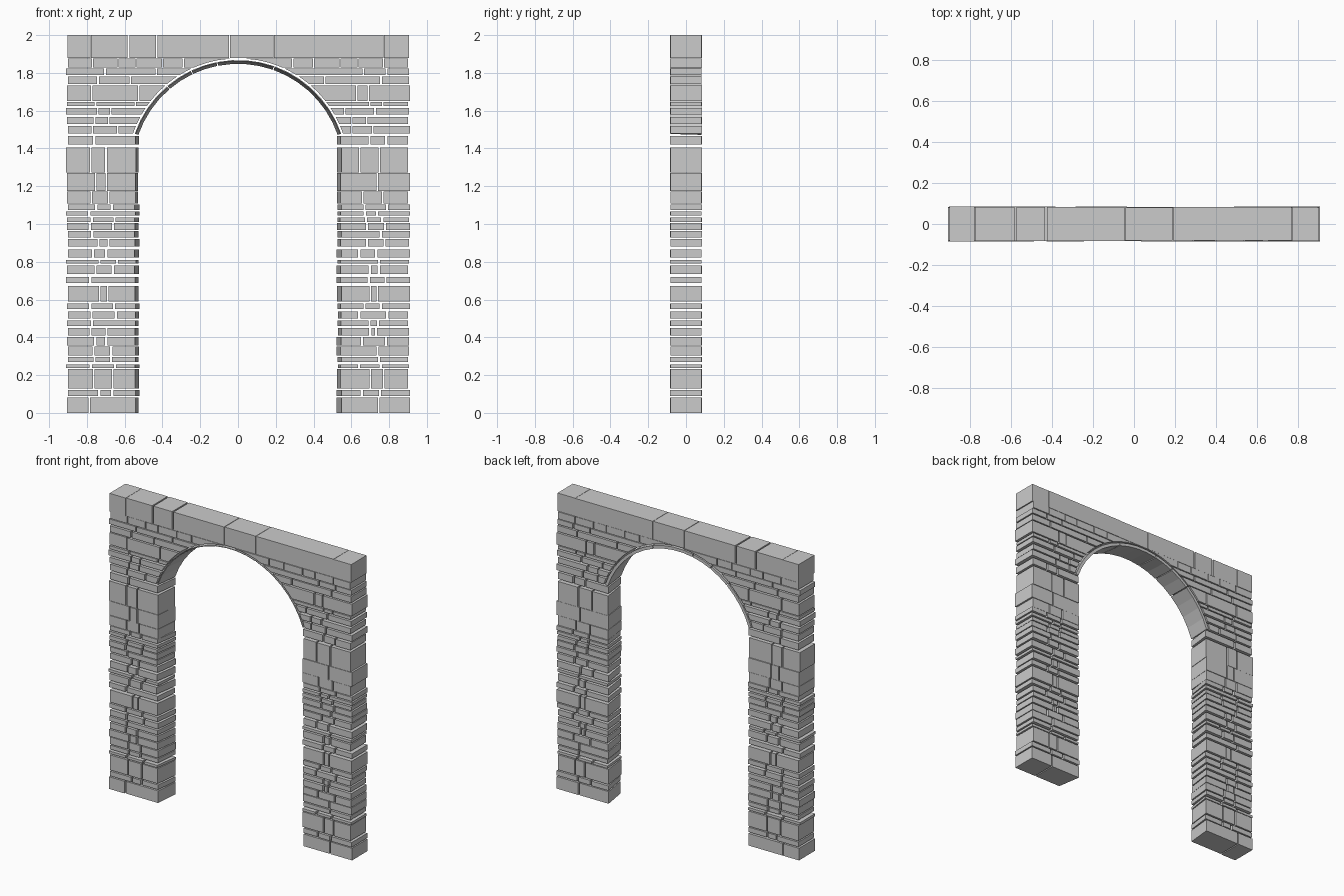
import bpy, bmesh, math, random

if "Cube" in bpy.data.objects:
    bpy.data.objects.remove(bpy.data.objects["Cube"])

random.seed(7)
CZ = 1.29            # centre height of the arch circle
R_CLIP = 0.587       # radius where the wall stones stop
SPRING = 1.472


def prism(bm, front, back, y0, y1):
    """Solid between a front and a back xz outline with equal point counts."""
    a = [bm.verts.new((x, y0, z)) for x, z in front]
    b = [bm.verts.new((x, y1, z)) for x, z in back]
    n = len(a)
    bm.faces.new(a)
    bm.faces.new(b[::-1])
    for i in range(n):
        j = (i + 1) % n
        bm.faces.new((a[j], a[i], b[i], b[j]))


def finish(bm, name):
    bmesh.ops.recalc_face_normals(bm, faces=bm.faces)
    me = bpy.data.meshes.new(name)
    bm.to_mesh(me)
    bm.free()
    ob = bpy.data.objects.new(name, me)
    bpy.context.collection.objects.link(ob)


def depth():
    return -0.085 + random.choice((0, .002, .004)), 0.085 - random.choice((0, .002, .004))


def box(bm, x0, x1, z0, z1):
    q = [(x0, z0), (x1, z0), (x1, z1), (x0, z1)]
    prism(bm, q, q, *depth())


def arc_x(z):
    return math.sqrt(max(R_CLIP ** 2 - (z - CZ) ** 2, 0.0))


# Courses: bottom, top
PIER = [(0, .082), (.09, .122), (.13, .232), (.238, .255), (.27, .297), (.304, .352),
        (.357, .403), (.41, .45), (.46, .49), (.50, .537), (.55, .58), (.589, .672),
        (.687, .72), (.735, .781), (.792, .81), (.822, .866), (.881, .92), (.929, .962),
        (.968, 1.004), (1.01, 1.035), (1.045, 1.066), (1.075, 1.104), (1.108, 1.173),
        (1.175, 1.27), (1.272, 1.405), (1.42, 1.466)]
SPANDREL = [(1.479, 1.52), (1.53, 1.566), (1.58, 1.615), (1.625, 1.646),
            (1.652, 1.733), (1.741, 1.782), (1.79, 1.824)]

for side, s in (("left", -1), ("right", 1)):
    # Pier courses: outer stones, small middle stone, splayed inner stone
    bm = bmesh.new()
    for z0, z1 in PIER:
        outer = random.choice((.90, .905, .91))
        a, b = random.uniform(.73, .79), random.uniform(.64, .70)
        g = .004 if z1 - z0 > .06 else .006
        box(bm, s * (a + g), s * outer, z0, z1)
        if random.random() < .7:
            box(bm, s * (b + g), s * (a - g), z0, z1)
        else:
            b = a
        f, k = random.uniform(.541, .549), random.uniform(.521, .529)
        front = [(s * (b - g), z0), (s * f, z0), (s * f, z1), (s * (b - g), z1)]
        back = [(s * (b - g), z0), (s * k, z0), (s * k, z1), (s * (b - g), z1)]
        prism(bm, front, back, *depth())
    finish(bm, side + "_pier_stones")

    # Spandrel courses trimmed to the arch curve
    bm = bmesh.new()
    for z0, z1 in SPANDREL:
        outer = random.choice((.90, .905, .91))
        a = random.uniform(.68, .80)
        b = random.uniform(arc_x(z0) + .04, a - .05)
        box(bm, s * (a + .005), s * outer, z0, z1)
        box(bm, s * (b + .004), s * (a - .004), z0, z1)
        q = [(s * (b - .004), z1), (s * (b - .004), z0)]
        q += [(s * arc_x(z0 + (z1 - z0) * i / 4), z0 + (z1 - z0) * i / 4) for i in range(5)]
        prism(bm, q, q, *depth())
    # Thin levelling course under the coping
    z0, z1 = 1.829, 1.876
    xs = [.902, .77, .635, .54, .40, .29]
    for x0, x1 in zip(xs[1:], xs):
        box(bm, s * (x0 + .003), s * (x1 - .003), z0, z1)
    q = [(s * .287, z1), (s * .287, z0)]
    q += [(s * arc_x(z0 + (z1 - z0) * i / 6), z0 + (z1 - z0) * i / 6) for i in range(7)]
    prism(bm, q, q, *depth())
    finish(bm, side + "_spandrel_stones")

# Coping stones across the top
bm = bmesh.new()
xs = [-.902, -.78, -.58, -.43, -.045, .19, .772, .905]
gaps = [0, .001, .005, .005, .002, .001, .001, 0]
for i in range(7):
    box(bm, xs[i] + gaps[i], xs[i + 1] - gaps[i + 1], 1.878, 2.0)
finish(bm, "coping_stones")

# Thin arch lining, narrowing towards the back, split at a few joints
bm = bmesh.new()
start = math.asin((SPRING - CZ) / .565)
cuts = [start] + [math.acos(x / .57) for x in (.19, -.11, -.245, -.37)] + [math.pi - start]
for a0, a1 in zip(cuts, cuts[1:]):
    a0, a1 = a0 + .004, a1 - .004
    n = max(2, round((a1 - a0) / .13))
    ang = [a0 + (a1 - a0) * i / n for i in range(n + 1)]

    def outline(r_in, r_out):
        pts = [(r_in, t) for t in ang] + [(r_out, t) for t in reversed(ang)]
        return [(r * math.cos(t), CZ + r * math.sin(t)) for r, t in pts]
    prism(bm, outline(.573, .578), outline(.558, .578), -.083, .083)
finish(bm, "arch_lining")
